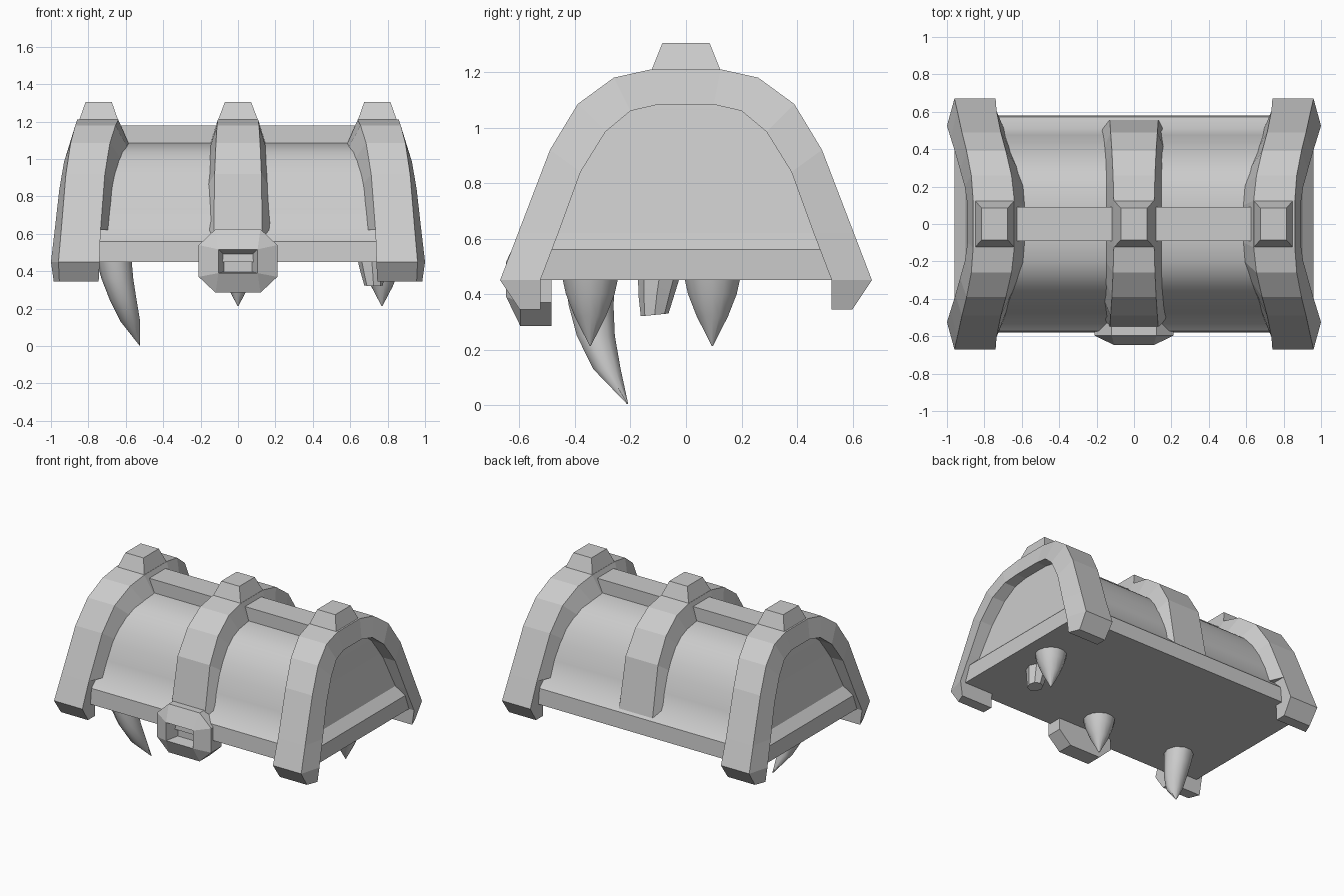
import bpy, bmesh, math

if "Cube" in bpy.data.objects:
    bpy.data.objects.remove(bpy.data.objects["Cube"])


def finish(name, bm, angle=None):
    bmesh.ops.remove_doubles(bm, verts=bm.verts, dist=0.0005)
    bmesh.ops.recalc_face_normals(bm, faces=bm.faces)
    me = bpy.data.meshes.new(name)
    bm.to_mesh(me)
    bm.free()
    ob = bpy.data.objects.new(name, me)
    bpy.context.collection.objects.link(ob)
    if angle:
        bpy.ops.object.select_all(action='DESELECT')
        ob.select_set(True)
        bpy.context.view_layer.objects.active = ob
        bpy.ops.object.shade_smooth_by_angle(angle=math.radians(angle))
    return ob


def loft(name, rings, angle=None):
    """Skin a list of equal-length vertex rings and cap both ends."""
    bm = bmesh.new()
    vs = [[bm.verts.new(p) for p in r] for r in rings]
    n = len(rings[0])
    for a, b in zip(vs, vs[1:]):
        for i in range(n):
            j = (i + 1) % n
            bm.faces.new((a[i], a[j], b[j], b[i]))
    bm.faces.new(vs[0])
    bm.faces.new(vs[-1])
    return finish(name, bm, angle)


def rect(x0, x1, y0, y1, z):
    return [(x0, y0, z), (x1, y0, z), (x1, y1, z), (x0, y1, z)]


# Arched lid: half depth, height, half length per level
levels = [(.58, .45, .96), (.573, .56, .96), (.51, .62, .90), (.475, .73, .88),
          (.43, .84, .86), (.385, .92, .846), (.33, .99, .834), (.27, 1.037, .825),
          (.20, 1.068, .82), (.09, 1.085, .816)]
loft("lid_body", [rect(-x, x, -y, y, z) for y, z, x in levels], 32)
loft("lid_ridge", [rect(-.7, .7, -.09, .09, 1.06), rect(-.7, .7, -.09, .09, 1.178)])


# Straps: sections are (outer y, z, x0, x1, inner y, z, x0, x1)
def strap(name, half, sx=1):
    rings = []
    for s, secs in ((1, half), (-1, half[::-1])):
        for oy, oz, o0, o1, iy, iz, i0, i1 in secs:
            rings.append([(sx * o0, s * oy, oz), (sx * o1, s * oy, oz),
                          (sx * i1, s * iy, iz), (sx * i0, s * iy, iz)])
    loft(name, rings)


def cap(name, x, w0, w1):
    loft(name, [rect(x - w0, x + w0, -.125, .125, 1.205),
                rect(x - w1, x + w1, -.085, .085, 1.305)])


end_half = [(.60, .345, .745, .955, .525, .345, .745, .985),
            (.67, .45, .74, .96, .525, .45, .74, 1.0),
            (.605, .62, .735, .945, .46, .62, .735, .98),
            (.605, .62, .735, .945, .46, .62, .675, .98),
            (.49, .92, .712, .92, .38, .84, .65, .955),
            (.39, 1.085, .685, .895, .29, .985, .615, .93),
            (.26, 1.18, .655, .87, .20, 1.06, .59, .905),
            (.125, 1.21, .64, .86, .10, 1.083, .585, .89)]
for side, sx in (("right", 1), ("left", -1)):
    strap("end_strap_" + side, end_half, sx)
    cap("end_strap_cap_" + side, sx * .745, .105, .07)

mid_half = [(oy, oz, -o, o, iy, iz, -i, i) for oy, oz, o, iy, iz, i in (
    (.557, .575, .13, .50, .575, .185),
    (.49, .92, .125, .38, .84, .172),
    (.39, 1.085, .118, .29, .985, .158),
    (.26, 1.18, .112, .20, 1.06, .15),
    (.125, 1.21, .108, .10, 1.083, .147))]
strap("middle_strap", mid_half)
cap("middle_strap_cap", 0, .108, .07)


# Lock plate: octagon rising to a rectangular keyhole recess
def octagon(y):
    return [(x, y, .455 + z) for x, z in (
        (.12, .17), (.21, .085), (.21, -.085), (.12, -.17),
        (-.12, -.17), (-.21, -.085), (-.21, .085), (-.12, .17))]


def slot(y, w, z0, z1):
    a, b, c, d = (w, y, z1), (w, y, z0), (-w, y, z0), (-w, y, z1)
    return [a, a, b, b, c, c, d, d]


def lock():
    rings = [octagon(-.485), octagon(-.597), slot(-.648, .105, .39, .517),
             slot(-.56, .075, .397, .487)]
    bm = bmesh.new()
    bm.faces.new([bm.verts.new(p) for p in rings[0]])
    bm.faces.new([bm.verts.new(p) for p in rings[-1][::2]])
    for a, b in zip(rings, rings[1:]):
        for i in range(8):
            j = (i + 1) % 8
            quad = list(dict.fromkeys((a[i], a[j], b[j], b[i])))
            if len(quad) > 2:
                bm.faces.new([bm.verts.new(p) for p in quad])
    finish("lock_plate", bm)


lock()


# Teeth hanging under the lid: rings of (x, y, z, radius)
def tooth(name, path, n=14, tilt=0):
    loft(name, [[(x + r * math.cos(t), y + r * math.sin(t), z + tilt * r * math.sin(t))
                 for t in (math.tau * k / n for k in range(n))]
                for x, y, z, r in path], 40)


for name, x, y in (("tooth_middle", 0, -.345), ("tooth_right", .77, .095)):
    tooth(name, [(x, y, .47, .106), (x, y, .40, .09), (x, y, .32, .058), (x, y, .213, .002)])
tooth("tooth_broken", [(.715, -.095, .47, .078), (.72, -.105, .40, .066),
                       (.725, -.113, .325, .05)], 8, .1)
tooth("fang_curved", [(-.665, -.345, .47, .095), (-.645, -.342, .36, .085),
                      (-.615, -.325, .25, .072), (-.575, -.285, .13, .052),
                      (-.525, -.21, .003, .002)], 10)
